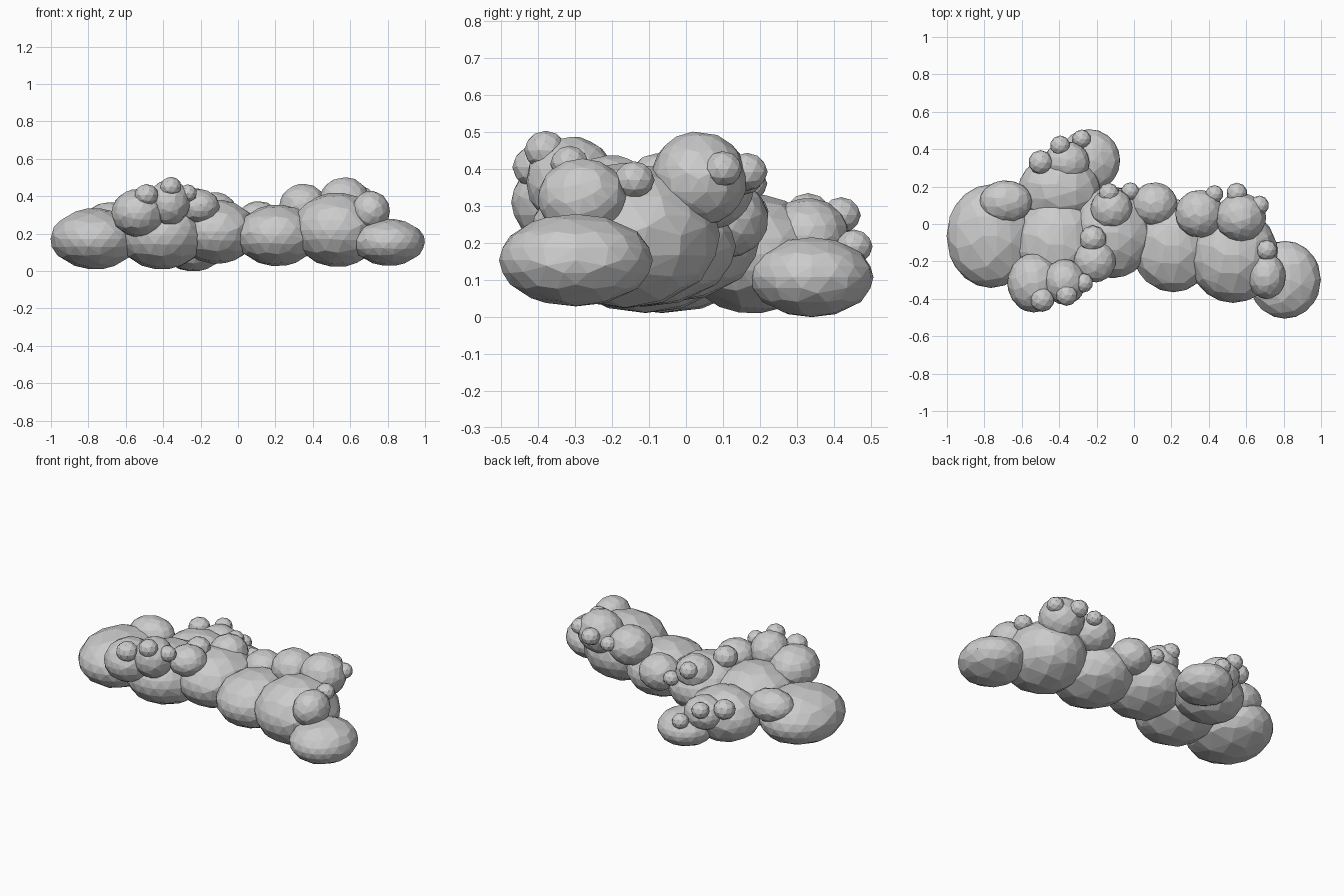
import bpy
from mathutils import Vector

# Each lobe: x, y, z centre, then x, y, z radii
BASE = [
    (-0.765, -0.065, 0.172, 0.237, 0.277, 0.162),
    (-0.41, -0.11, 0.19, 0.235, 0.26, 0.18),
    (-0.115, -0.045, 0.21, 0.22, 0.245, 0.17),
    (0.21, -0.115, 0.19, 0.225, 0.25, 0.163),
    (0.53, -0.165, 0.22, 0.24, 0.257, 0.197),
    (0.807, -0.298, 0.153, 0.192, 0.208, 0.125),
    (-0.40, 0.18, 0.17, 0.22, 0.19, 0.16),
    (-0.24, 0.34, 0.107, 0.166, 0.167, 0.108),
]
PUFFS = [
    (-0.685, 0.12, 0.27, 0.14, 0.113, 0.097),
    (-0.36, 0.33, 0.22, 0.122, 0.112, 0.10),
    (-0.12, 0.08, 0.32, 0.112, 0.112, 0.10),
    (0.11, 0.105, 0.265, 0.122, 0.117, 0.107),
    (0.35, 0.055, 0.35, 0.129, 0.127, 0.115),
    (0.57, 0.035, 0.373, 0.136, 0.13, 0.128),
    (0.71, -0.28, 0.32, 0.102, 0.121, 0.108),
    (-0.535, -0.315, 0.31, 0.142, 0.158, 0.127),
    (-0.37, -0.31, 0.365, 0.112, 0.122, 0.122),
    (-0.21, -0.20, 0.345, 0.112, 0.112, 0.092),
]
# Small bumps: x, y, z, radius
BUMPS = [
    (-0.50, 0.33, 0.275, 0.065), (-0.395, 0.42, 0.275, 0.053),
    (-0.28, 0.455, 0.19, 0.05), (-0.02, 0.175, 0.285, 0.048),
    (-0.135, 0.165, 0.36, 0.055), (0.67, 0.10, 0.40, 0.052),
    (0.55, 0.165, 0.392, 0.056), (0.43, 0.16, 0.375, 0.048),
    (0.71, -0.14, 0.37, 0.055), (-0.49, -0.405, 0.405, 0.065),
    (-0.36, -0.38, 0.45, 0.058), (-0.27, -0.315, 0.415, 0.052),
    (-0.22, -0.08, 0.375, 0.073),
]


def lobe(name, loc, radii, detail):
    bpy.ops.mesh.primitive_ico_sphere_add(subdivisions=detail, radius=1, location=loc)
    ob = bpy.context.object
    ob.name = name
    for v in ob.data.vertices:
        v.co *= Vector(radii)
    # Slightly irregular, coarser facets
    if detail == 3:
        ob.modifiers.new("facets", "DECIMATE").ratio = 0.65


# Flattened cloud body
for i, p in enumerate(BASE):
    lobe(f"cloud_base_{i + 1}", p[:3], p[3:], 3)

# Medium puffs on top
for i, p in enumerate(PUFFS):
    lobe(f"cloud_puff_{i + 1}", p[:3], p[3:], 3)

# Small bumps on the puffs
for i, (x, y, z, r) in enumerate(BUMPS):
    lobe(f"cloud_bump_{i + 1}", (x, y, z), (r, r, r * 0.92), 2)
